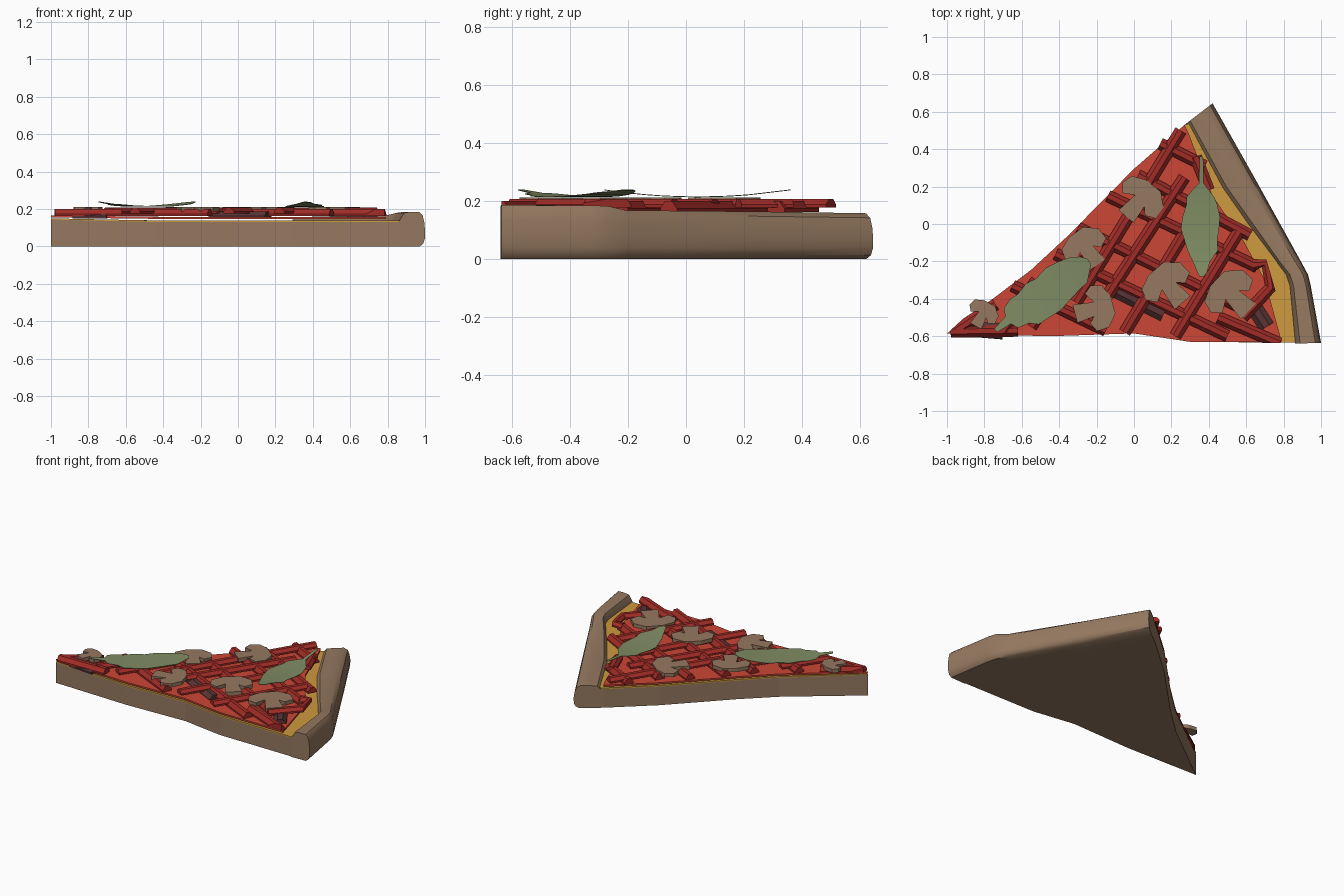
import bpy, bmesh, math
from mathutils import Vector, Matrix

if "Cube" in bpy.data.objects:
    bpy.data.objects.remove(bpy.data.objects["Cube"])


def material(name, rgb):
    m = bpy.data.materials.new(name)
    m.diffuse_color = (*rgb, 1)
    m.use_nodes = True
    m.node_tree.nodes["Principled BSDF"].inputs["Base Color"].default_value = m.diffuse_color
    return m


BROWN = material("baked_brown", (0.30, 0.19, 0.117))
GOLD = material("cheese_gold", (0.62, 0.32, 0.05))
RED = material("sauce_red", (0.60, 0.062, 0.036))
DARK_RED = material("pepper_red", (0.36, 0.025, 0.02))
MAROON = material("olive_maroon", (0.10, 0.034, 0.034))
GREEN = material("leaf_green", (0.215, 0.265, 0.128))


def finish(name, bm, mat, smooth=None):
    bmesh.ops.recalc_face_normals(bm, faces=bm.faces)
    me = bpy.data.meshes.new(name)
    bm.to_mesh(me)
    bm.free()
    me.materials.append(mat)
    if smooth:
        for p in me.polygons:
            p.use_smooth = True
        me.set_sharp_from_angle(angle=math.radians(smooth))
    ob = bpy.data.objects.new(name, me)
    bpy.context.collection.objects.link(ob)
    return ob


def loft(bm, rings):
    """Join closed rings of points, with capped ends."""
    vs = [[bm.verts.new(p) for p in r] for r in rings]
    n = len(vs[0])
    for a, b in zip(vs, vs[1:]):
        for i in range(n):
            j = (i + 1) % n
            bm.faces.new((a[i], a[j], b[j], b[i]))
    bm.faces.new(vs[0])
    bm.faces.new(vs[-1])


def slab(name, pts, z0, z1, mat, tip=0.0):
    """Extruded outline; the top may lift towards the slice's point."""
    bm = bmesh.new()
    lift = lambda x: tip * max(0, min(1, (-0.4 - x) / 0.6))
    low = lift if z0 > 0 else (lambda x: 0)
    loft(bm, [[(x, y, z0 + low(x)) for x, y in pts],
              [(x, y, z1 + lift(x)) for x, y in pts]])
    bmesh.ops.triangulate(bm, faces=[f for f in bm.faces if len(f.verts) > 4])
    return finish(name, bm, mat)


# Dough, cheese and sauce layers
lower_edge = [(0.3, -0.63), (0, -0.585), (-0.45, -0.6), (-1, -0.585)]
upper_edge = [(-0.55, -0.245), (-0.35, -0.06), (0, 0.295), (0.27, 0.53)]
slice_outline = lower_edge + upper_edge + [(0.30, 0.54), (0.49, 0.2), (0.85, -0.29), (0.88, -0.635)]
slab("dough_base", slice_outline, 0, 0.13, BROWN, 0.014)
slab("cheese_layer", slice_outline, 0.13, 0.138, GOLD, 0.012)
sauce_outline = lower_edge + upper_edge + [(0.29, 0.49), (0.42, 0.15), (0.58, -0.08), (0.70, -0.3), (0.79, -0.63)]
slab("sauce_layer", sauce_outline, 0.147, 0.158, RED, 0.008)

# Crust rim: rounded section swept along the outer edge
profile = [(0, 0), (0, 0.72), (0.2, 0.97), (0.45, 1), (0.78, 1), (0.91, 0.9), (0.97, 0.7),
           (1, 0.45), (0.99, 0.22), (0.93, 0.08), (0.8, 0)]
stations = [((0.27, 0.53), (0.42, 0.645), 0.157),
            ((0.455, 0.19), (0.64, 0.255), 0.163),
            ((0.75, -0.2), (0.895, -0.205), 0.167),
            ((0.81, -0.27), (0.93, -0.27), 0.182),
            ((0.83, -0.33), (0.945, -0.33), 0.184),
            ((0.86, -0.64), (1.0, -0.635), 0.185)]
bm = bmesh.new()
loft(bm, [[Vector(a).lerp(Vector(b), t).to_3d() + Vector((0, 0, h * k)) for t, k in profile]
          for a, b, h in stations])
finish("crust_rim", bm, BROWN, 35)

# Pepper strips: bevelled bars, trimmed to the slice by cutting planes
trim = [((-1, -0.585), (-0.67, 0.74)), ((0, -0.635), (0, -1)), ((0.74, -0.3), (0.96, 0.28))]


def strips(name, lines, z0, z1, width, mat):
    total = bmesh.new()
    for path in lines:
        bm = bmesh.new()
        pts = [Vector(p) for p in path]
        rings = []
        for i, p in enumerate(pts):
            d = (pts[min(i + 1, len(pts) - 1)] - pts[max(i - 1, 0)]).normalized()
            n = Vector((-d.y, d.x))
            rings.append([(p + n * width * s).to_3d() + Vector((0, 0, z))
                          for s, z in [(-0.5, z0), (-0.5, z0 + 0.012), (-0.2, z1),
                                       (0.2, z1), (0.5, z0 + 0.012), (0.5, z0)]])
        loft(bm, rings)
        for co, no in trim:
            geom = bm.verts[:] + bm.edges[:] + bm.faces[:]
            bmesh.ops.bisect_plane(bm, geom=geom, plane_co=(*co, 0), plane_no=(*no, 0), clear_outer=True)
            open_edges = [e for e in bm.edges if e.is_boundary]
            if open_edges:
                bmesh.ops.holes_fill(bm, edges=open_edges, sides=0)
        me = bpy.data.meshes.new("strip_temp")
        bm.to_mesh(me)
        bm.free()
        total.from_mesh(me)
        bpy.data.meshes.remove(me)
    return finish(name, total, mat)


strips("rising_pepper_strips", [
    [(0.25, 0.5), (-0.31, -0.42)],
    [(0.27, 0.25), (-0.14, -0.38)],
    [(0.36, 0.1), (-0.05, -0.58)],
    [(0.56, -0.04), (0.22, -0.6)],
    [(0.64, -0.22), (0.71, -0.21), (0.73, -0.34), (0.58, -0.5)],
    [(-0.24, -0.08), (-0.55, -0.55)],
    [(-0.52, -0.3), (-0.7, -0.57)],
    [(0.40, 0.18), (0.33, 0.36)]], 0.176, 0.207, 0.065, DARK_RED)
strips("falling_pepper_strips", [
    [(0.14, 0.43), (0.38, 0.31)],
    [(0.02, 0.26), (0.62, -0.06)],
    [(-0.14, 0.15), (0.66, -0.23)],
    [(-0.3, -0.02), (0.62, -0.47)],
    [(-0.42, -0.16), (0.5, -0.6)],
    [(-0.65, -0.33), (-0.15, -0.57)],
    [(0.45, -0.5), (0.78, -0.64)],
    [(-0.98, -0.575), (-0.62, -0.57)],
    [(-0.95, -0.57), (-0.74, -0.43)]], 0.162, 0.200, 0.065, DARK_RED)
strips("olive_pieces", [
    [(-0.14, -0.33), (0.16, -0.48)],
    [(0.62, -0.41), (0.71, -0.55)],
    [(-0.88, -0.56), (-0.70, -0.575)]], 0.15, 0.186, 0.085, MAROON)

# Mushroom slices: cap and stem outline, repeated
mushroom = [(-0.13, 0), (-0.12, 0.06), (-0.05, 0.10), (0.05, 0.11), (0.12, 0.06), (0.13, -0.01), (0.08, -0.04),
            (0.045, -0.01), (0.065, -0.11), (-0.04, -0.12), (-0.035, 0), (-0.09, -0.04)]
places = [(0.03, 0.13, -45, 1.0), (-0.26, -0.13, 30, 0.95), (-0.21, -0.45, -80, 0.95),
          (0.18, -0.33, 35, 1.05), (0.52, -0.38, 40, 1.1), (-0.81, -0.48, -35, 0.65)]
for i, (x, y, ang, s) in enumerate(places):
    r = Matrix.Rotation(math.radians(ang), 2)
    pts = [r @ Vector(p) * s + Vector((x, y)) for p in mushroom]
    slab(f"mushroom_slice_{i + 1}", pts, 0.186, 0.212, BROWN)


# Leaves: jagged thin blades whose ends curl upward
def leaf(name, start, end, rows):
    a, b = Vector(start), Vector(end)
    n = (b - a).normalized().orthogonal()
    bm = bmesh.new()
    rings = []
    for t, left, right in rows:
        c = a.lerp(b, t)
        z = 0.212 + 0.024 * (2 * t - 1) ** 2
        l, r = (c + n * left).to_3d(), (c - n * right).to_3d()
        rings.append([l + Vector((0, 0, z)), r + Vector((0, 0, z)),
                      r + Vector((0, 0, z + 0.003)), l + Vector((0, 0, z + 0.003))])
    loft(bm, rings)
    finish(name, bm, GREEN)


leaf("upright_leaf", (0.36, 0.36), (0.36, -0.28), [
    (0, 0.01, 0.01), (0.22, 0.012, 0.012), (0.28, 0.04, 0.05), (0.34, 0.07, 0.08),
    (0.4, 0.085, 0.08), (0.5, 0.1, 0.1), (0.6, 0.095, 0.11), (0.7, 0.085, 0.09),
    (0.78, 0.09, 0.075), (0.88, 0.045, 0.045), (0.97, 0.03, 0.02), (1, 0.01, 0.01)])
leaf("slanted_leaf", (-0.74, -0.57), (-0.24, -0.20), [
    (0, 0.012, 0.012), (0.14, 0.03, 0.02), (0.17, 0.07, 0.06), (0.27, 0.09, 0.075),
    (0.33, 0.085, 0.11), (0.45, 0.105, 0.115), (0.55, 0.095, 0.12), (0.67, 0.11, 0.105),
    (0.8, 0.095, 0.09), (0.88, 0.08, 0.085), (0.96, 0.05, 0.04), (1, 0.02, 0.02)])
